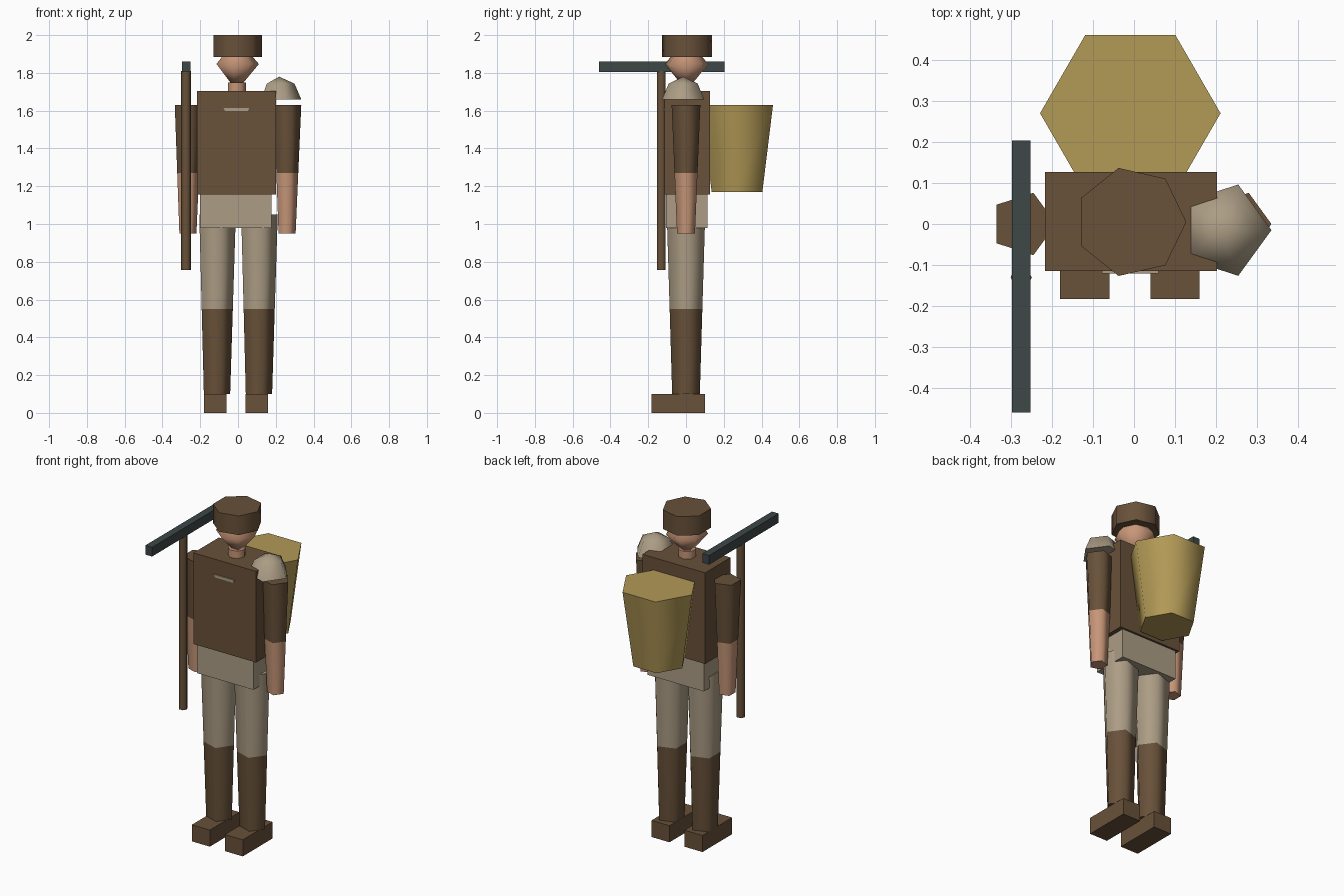
import bpy
import bmesh
from math import cos, sin, tau, radians

default = bpy.data.objects.get("Cube")
if default:
    bpy.data.objects.remove(default, do_unlink=True)


def material(name, rgb):
    mat = bpy.data.materials.new(name)
    mat.use_nodes = True
    colour = (*rgb, 1)
    mat.diffuse_color = colour
    mat.node_tree.nodes["Principled BSDF"].inputs["Base Color"].default_value = colour
    return mat


brown = material("brown leather", (0.138, 0.082, 0.041))
tan = material("tan cloth", (0.413, 0.337, 0.235))
skin = material("skin", (0.57, 0.305, 0.188))
straw = material("straw", (0.445, 0.319, 0.093))
slate = material("dark iron", (0.048, 0.063, 0.063))

MID = -0.0075  # body centre line


def finish(name, bm, mats):
    bmesh.ops.recalc_face_normals(bm, faces=bm.faces)
    mesh = bpy.data.meshes.new(name)
    bm.to_mesh(mesh)
    bm.free()
    for mat in mats:
        mesh.materials.append(mat)
    obj = bpy.data.objects.new(name, mesh)
    bpy.context.collection.objects.link(obj)
    return obj


def box(name, x, y, z, mat):
    """Box between the (low, high) limits on each axis."""
    bm = bmesh.new()
    bmesh.ops.create_cube(bm, size=1)
    for v in bm.verts:
        v.co = [lim[0] if c < 0 else lim[1] for c, lim in zip(v.co, (x, y, z))]
    return finish(name, bm, [mat])


def turned(name, x, y, sides, rings, mats):
    """Closed prism through (height, radius) rings; one material per band."""
    bm = bmesh.new()
    loops = []
    for z, r in rings:
        if r == 0:
            loops.append([bm.verts.new((x, y, z))] * sides)
        else:
            loops.append([bm.verts.new((x + r * cos(tau * i / sides),
                                        y + r * sin(tau * i / sides), z))
                          for i in range(sides)])
    for band, (low, high) in enumerate(zip(loops, loops[1:])):
        for i in range(sides):
            j = (i + 1) % sides
            corners = list(dict.fromkeys((low[i], low[j], high[j], high[i])))
            bm.faces.new(corners).material_index = min(band, len(mats) - 1)
    for loop, index in ((loops[0], 0), (loops[-1], len(mats) - 1)):
        if len(set(loop)) > 2:
            bm.faces.new(loop).material_index = index
    obj = finish(name, bm, mats)
    bpy.ops.object.select_all(action="DESELECT")
    obj.select_set(True)
    bpy.context.view_layer.objects.active = obj
    bpy.ops.object.shade_smooth_by_angle(angle=radians(80))
    return obj


# Limbs and feet
for side, s in (("right", -1), ("left", 1)):
    turned(side + "_leg", MID + s * 0.111, 0, 5,
           [(0.1, 0.077), (0.55, 0.091), (1.05, 0.107)], [brown, tan])
    turned(side + "_arm", MID + s * 0.2625, 0, 5,
           [(0.95, 0.05), (1.27, 0.064), (1.63, 0.08)], [skin, brown])
    foot = MID - 0.0025 + s * 0.11
    box(side + "_foot", (foot - 0.06, foot + 0.06), (-0.183, 0.1), (0, 0.1), brown)

# Body
box("hips", (-0.2, 0.177), (-0.105, 0.115), (0.98, 1.16), tan)
box("torso", (-0.217, 0.202), (-0.115, 0.127), (1.155, 1.705), brown)

# Small tapered chest plate
clasp = box("chest_clasp", (-0.078, 0.06), (-0.121, -0.113), (1.598, 1.615), tan)
for v in clasp.data.vertices:
    if v.co.z < 1.6:
        v.co.x *= 0.88

# Neck, head and cap
turned("neck", MID, 0, 7, [(1.66, 0.05), (1.75, 0.05)], [skin])
turned("head", MID, 0.003, 7, [(1.705, 0), (1.847, 0.118), (1.985, 0)], [skin])
turned("cap", MID, 0.005, 7, [(1.885, 0.135), (2.0, 0.135)], [brown])

# Shoulder guard
turned("shoulder_guard", 0.218, -0.015, 5,
       [(1.66, 0.117), (1.743, 0.081), (1.78, 0)], [tan])

# Basket on the back
turned("back_basket", -0.009, 0.27, 6, [(1.17, 0.155), (1.63, 0.22)], [straw])

# Long-handled tool
turned("tool_shaft", -0.275, -0.13, 6, [(0.757, 0.026), (1.81, 0.026)], [brown])
box("tool_head", (-0.297, -0.252), (-0.46, 0.204), (1.805, 1.86), slate)
